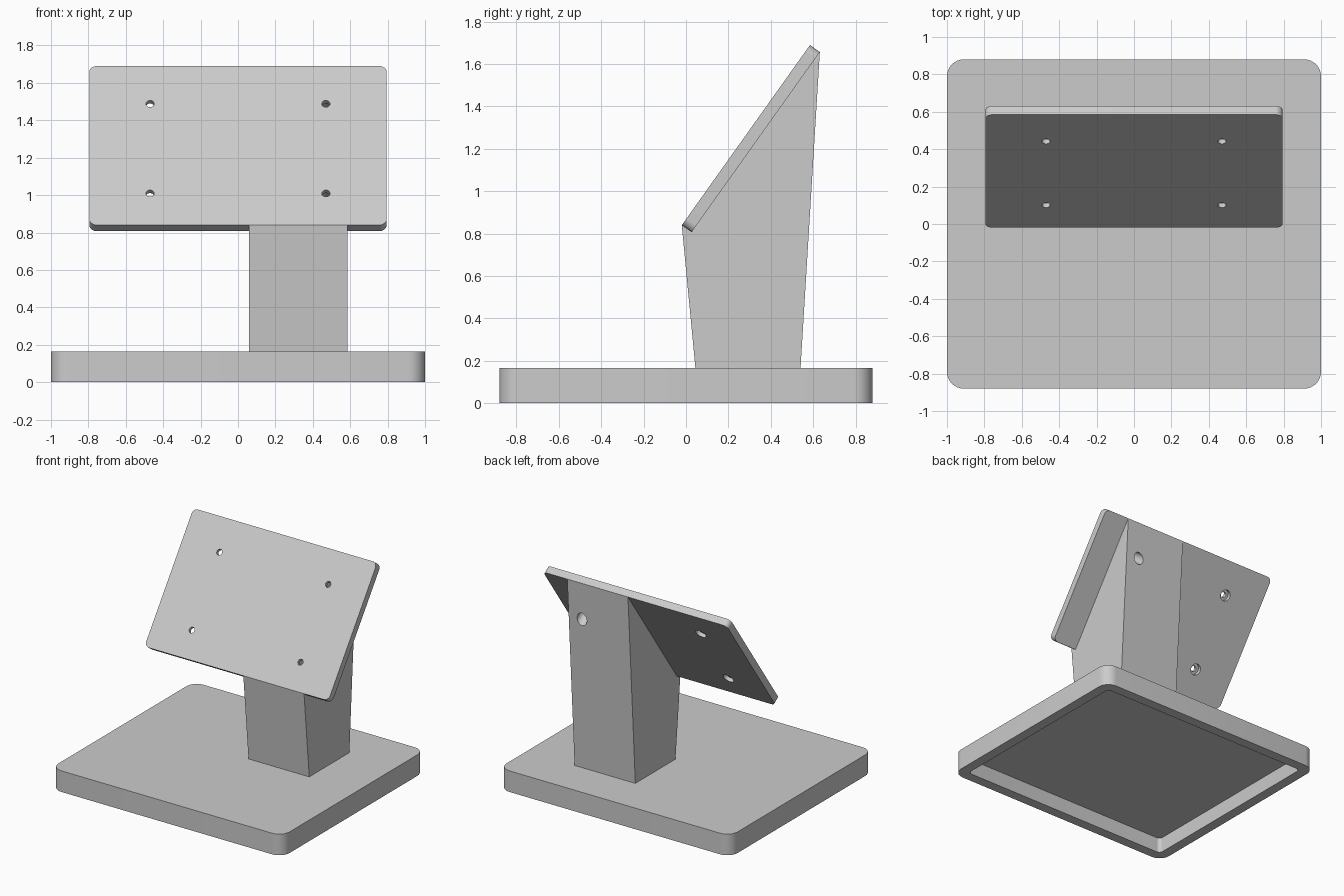
import bpy, bmesh, math
from mathutils import Matrix, Vector

cube = bpy.data.objects.get("Cube")
if cube:
    bpy.data.objects.remove(cube, do_unlink=True)

grey = bpy.data.materials.new("light grey")
grey.use_nodes = True
colour = (0.6, 0.6, 0.6, 1)
grey.diffuse_color = colour
grey.node_tree.nodes["Principled BSDF"].inputs["Base Color"].default_value = colour


def make_object(name, bm, matrix=Matrix()):
    bmesh.ops.recalc_face_normals(bm, faces=bm.faces)
    bm.transform(matrix)
    mesh = bpy.data.meshes.new(name)
    bm.to_mesh(mesh)
    bm.free()
    mesh.materials.append(grey)
    obj = bpy.data.objects.new(name, mesh)
    bpy.context.collection.objects.link(obj)
    return obj


def loft(bm, rings):
    """Skin closed rings of equal length and cap both ends."""
    rings = [[bm.verts.new(p) for p in ring] for ring in rings]
    for a, b in zip(rings, rings[1:]):
        for i in range(len(a)):
            j = (i + 1) % len(a)
            bm.faces.new((a[i], a[j], b[j], b[i]))
    bm.faces.new(rings[0])
    bm.faces.new(rings[-1])


def rounded_slab(name, width, depth, z0, z1, radius, matrix=Matrix(), steps=8):
    outline = []
    for k, (sx, sy) in enumerate([(1, 1), (-1, 1), (-1, -1), (1, -1)]):
        for i in range(steps + 1):
            t = (k + i / steps) * math.pi / 2
            outline.append((sx * (width / 2 - radius) + radius * math.cos(t),
                            sy * (depth / 2 - radius) + radius * math.sin(t)))
    bm = bmesh.new()
    loft(bm, [[(x, y, z) for x, y in outline] for z in (z0, z1)])
    return make_object(name, bm, matrix)


def cut(obj, cutter):
    mod = obj.modifiers.new("cut", "BOOLEAN")
    mod.operation = "DIFFERENCE"
    mod.solver = "EXACT"
    mod.object = cutter
    bpy.context.view_layer.objects.active = obj
    bpy.ops.object.modifier_apply(modifier=mod.name)


# Tilted frame of the mounting plate: origin at the middle of its front face
low, high = Vector((0, -0.02, 0.84)), Vector((0, 0.585, 1.69))
slope = high - low
tilt = Matrix.Translation((low + high) / 2) @ Matrix.Rotation(
    math.atan2(slope.z, slope.y), 4, "X")
thick = 0.057

# Base with a hollow underside
base = rounded_slab("base", 2, 1.76, 0, 0.165, 0.09)
hollow = rounded_slab("base_hollow_cutter", 1.84, 1.6, -0.1, 0.12, 0.03)
cut(base, hollow)

# Mounting plate
plate = rounded_slab("mounting_plate", 1.59, slope.length, -thick, 0, 0.04, tilt)

# Tapered column that carries the plate
back_low = tilt @ Vector((0, -slope.length / 2, -thick))
back_high = tilt @ Vector((0, slope.length / 2, -thick))
profile = [(0.045, 0.16), (low.y, low.z), (back_low.y, back_low.z),
           (back_high.y, back_high.z), (0.54, 0.16)]
bm = bmesh.new()
loft(bm, [[(x, y, z) for y, z in profile] for x in (0.06, 0.585)])
column = make_object("column", bm)

# Stepped screw holes: narrow at the front, wide from behind
bm = bmesh.new()
for x in (-0.47, 0.47):
    for y in (-0.314, 0.274):
        steps = [(0.022, 0.1), (0.022, -0.028), (0.042, -0.028), (0.042, -0.36)]
        loft(bm, [[(x + r * math.cos(i * math.tau / 32),
                    y + r * math.sin(i * math.tau / 32), z)
                   for i in range(32)] for r, z in steps])
holes = make_object("screw_hole_cutter", bm, tilt)
cut(plate, holes)
cut(column, holes)

for helper in (hollow, holes):
    bpy.data.objects.remove(helper, do_unlink=True)

# Smooth the round corners and holes, keep the edges sharp
bpy.ops.object.select_all(action="DESELECT")
for obj in (base, plate, column):
    obj.select_set(True)
bpy.context.view_layer.objects.active = base
bpy.ops.object.shade_smooth_by_angle(angle=math.radians(30))
